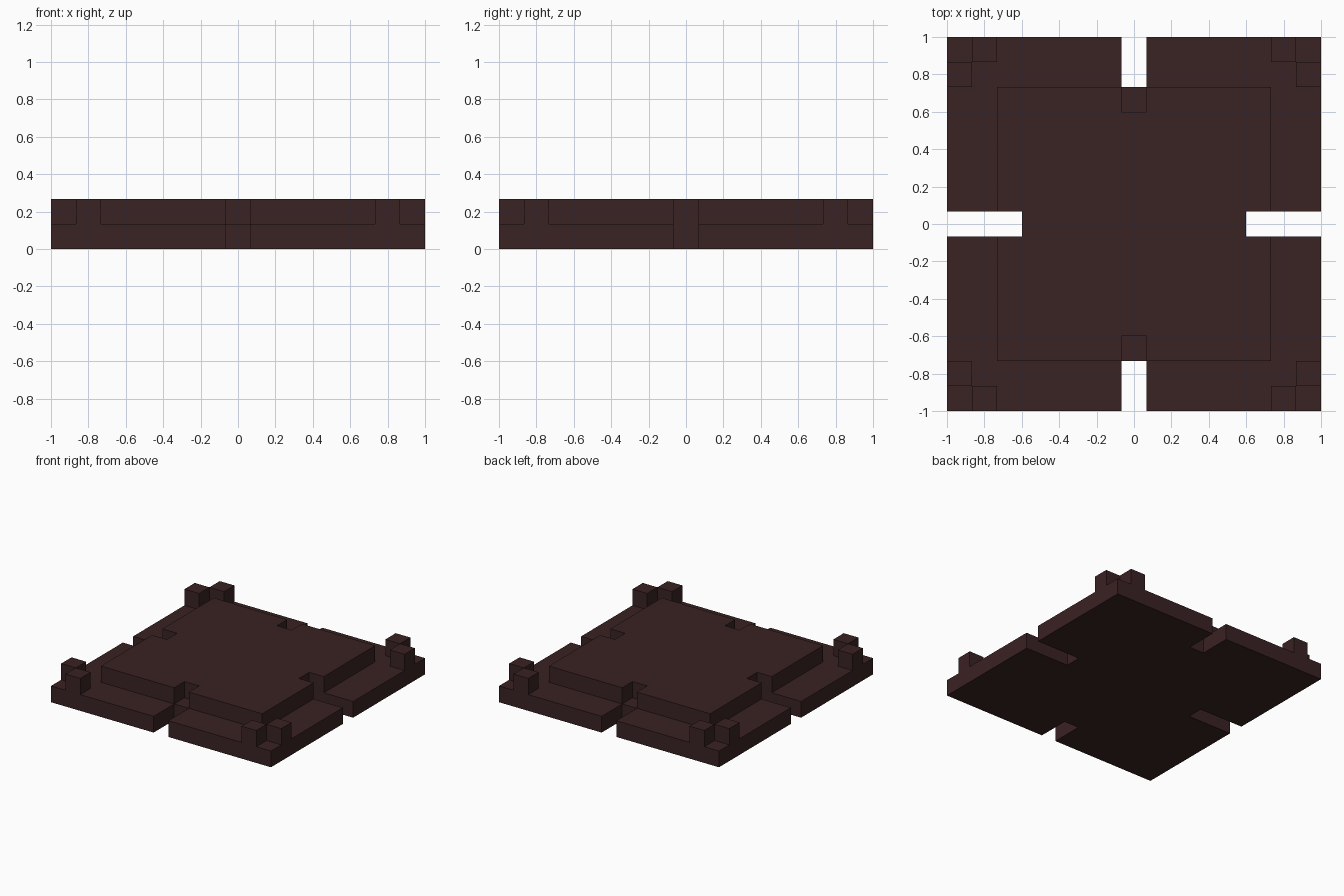
import bpy, bmesh

cube = bpy.data.objects.get("Cube")
if cube:
    bpy.data.objects.remove(cube, do_unlink=True)

U = 2 / 30                 # grid unit
LOW, HIGH = 2 * U, 4 * U   # top of the base, top of the raised parts

brown = bpy.data.materials.new("dark_brown")
brown.use_nodes = True
colour = (0.042, 0.016, 0.017, 1)
brown.diffuse_color = colour
brown.node_tree.nodes["Principled BSDF"].inputs["Base Color"].default_value = colour


def prism(name, outline, z0, z1, keep_bottom=True):
    """Flat outline (in grid units) extruded from z0 up to z1."""
    bm = bmesh.new()
    top = bm.faces.new([bm.verts.new((x * U, y * U, z0)) for x, y in outline])
    ext = bmesh.ops.extrude_face_region(bm, geom=[top], use_keep_orig=True)
    verts = [v for v in ext["geom"] if isinstance(v, bmesh.types.BMVert)]
    bmesh.ops.translate(bm, verts=verts, vec=(0, 0, z1 - z0))
    bmesh.ops.recalc_face_normals(bm, faces=bm.faces)
    if not keep_bottom:
        down = [f for f in bm.faces if f.normal.z < -0.5]
        bmesh.ops.delete(bm, geom=down, context="FACES_ONLY")
    mesh = bpy.data.meshes.new(name)
    bm.to_mesh(mesh)
    bm.free()
    mesh.materials.append(brown)
    obj = bpy.data.objects.new(name, mesh)
    bpy.context.collection.objects.link(obj)
    return obj


def notched_square(half, side_cut, front_cut):
    """Square with a two-unit-wide slot in the middle of each side."""
    quarter = [(half, 1), (half, half), (1, half), (1, front_cut)]
    right_back = [(side_cut, 1)] + quarter
    left_back = [(-x, y) for x, y in reversed(right_back)]
    back = right_back + left_back
    return back + [(x, -y) for x, y in reversed(back)]


# Slotted base and raised centre slab
prism("base_plate", notched_square(15, 9, 11), 0, LOW)
prism("raised_slab", notched_square(11, 9, 9), LOW, HIGH, keep_bottom=False)

# Two small posts beside each corner
for sx, side in ((1, "left"), (-1, "right")):
    for sy, end in ((1, "back"), (-1, "front")):
        for x, y, kind in ((14, 12, "side"), (12, 14, "end")):
            cx, cy = sx * x, sy * y
            square = [(cx - 1, cy - 1), (cx + 1, cy - 1),
                      (cx + 1, cy + 1), (cx - 1, cy + 1)]
            prism(f"{end}_{side}_{kind}_post", square, LOW, HIGH, keep_bottom=False)
